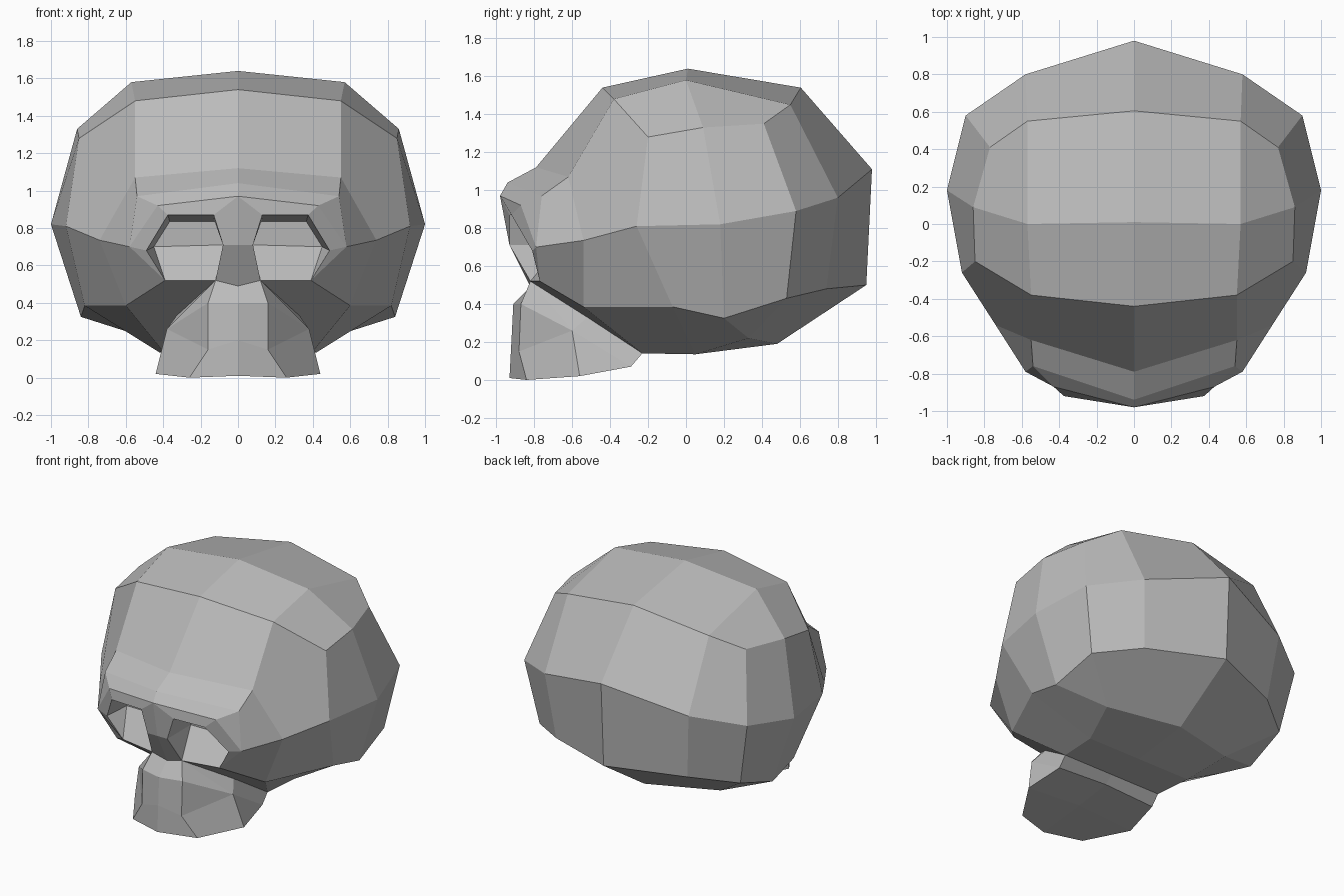
import bpy, bmesh
from mathutils import Vector

if "Cube" in bpy.data.objects:
    bpy.data.objects.remove(bpy.data.objects["Cube"])

bone = bpy.data.materials.new("bone_grey")
bone.diffuse_color = (0.5, 0.5, 0.5, 1)
bone.use_nodes = True
bone.node_tree.nodes["Principled BSDF"].inputs["Base Color"].default_value = bone.diffuse_color


def strip(a, b):
    """Quads between two rows of equal length."""
    return [(a[i], a[i + 1], b[i + 1], b[i]) for i in range(len(a) - 1)]


def shell(name, faces, ref, inward=False):
    """Right half from point polygons, turned away from ref, then mirrored."""
    bm = bmesh.new()
    ref = Vector(ref)
    for poly in faces:
        f = bm.faces.new([bm.verts.new(p) for p in poly])
        f.normal_update()
        out = f.normal.dot(f.calc_center_median() - ref) > 0
        if out == inward:
            f.normal_flip()
    bmesh.ops.remove_doubles(bm, verts=bm.verts, dist=0.002)
    me = bpy.data.meshes.new(name)
    bm.to_mesh(me)
    bm.free()
    me.materials.append(bone)
    ob = bpy.data.objects.new(name, me)
    bpy.context.collection.objects.link(ob)
    mod = ob.modifiers.new("mirror", 'MIRROR')
    mod.use_clip = True
    return ob


# Crown rows, from the midline outward
front_row = [(0, -.44, 1.54), (.55, -.38, 1.48), (.85, -.2, 1.28)]
mid_row = [(0, .01, 1.64), (.57, 0, 1.58), (.86, .09, 1.33)]
back_row = [(0, .605, 1.54), (.57, .55, 1.45), (.77, .41, 1.35)]

# Brow rows
brow_top = [(0, -.79, 1.12), (.55, -.62, 1.07)]
brow_mid = [(0, -.94, 1.04), (.54, -.76, .97)]
brow_low = [(0, -.98, .97), (.43, -.87, .92)]

# Widest ring and lower ring, from cheek to back
wide = [(.58, -.79, .70), (.74, -.54, .735), (.92, -.26, .81), (1, .18, .82),
        (.90, .58, .89), (.58, .80, .96), (0, .98, 1.11)]
eye_low_out = (.39, -.77, .52)
eye_low_in = (.12, -.82, .52)
low = [eye_low_out, (.60, -.54, .385), (.82, -.07, .385), (.84, .2, .325),
       (.81, .53, .43), (.53, .74, .48), (0, .95, .50)]

# Base points
base_front = (.40, -.23, .14)
base_mid = (.42, .05, .135)
base_back = (.51, .33, .22)
mid_front, mid_mid, mid_back = (0, -.23, .14), (0, .05, .135), (0, .48, .19)
jaw_root = (.33, -.52, .33)

# Cranium
faces = strip(front_row, mid_row) + strip(mid_row, back_row)
faces += strip([front_row[2], mid_row[2], back_row[2], back_row[1], back_row[0]], wide[2:])
faces += strip(wide, low) + strip(front_row[:2], brow_top)
faces += [(front_row[1], front_row[2], wide[2], wide[1], brow_top[1]),
          (brow_top[1], wide[1], wide[0], brow_mid[1]),
          (eye_low_in, eye_low_out, low[1], base_front, jaw_root)]
faces += strip(low[1:4], [base_front, base_mid, base_back])
faces += [(low[3], low[4], base_back), (low[4], low[5], mid_back, base_back),
          (low[5], low[6], mid_back)]
faces += strip([base_front, base_mid, base_back], [mid_front, mid_mid, mid_back])
shell("cranium", faces, (0, 0, .75))

# Brow, nose bridge and socket rims
eye_top_in, eye_top_out = (.13, -.93, .87), (.375, -.92, .87)
eye_side, eye_inner = (.49, -.81, .68), (.08, -.93, .71)
bridge, nose_tip = (0, -.93, .71), (0, -.82, .49)
faces = strip(brow_top, brow_mid) + strip(brow_mid, brow_low)
faces += [(brow_low[0], brow_low[1], eye_top_out, eye_top_in),
          (brow_low[0], eye_top_in, eye_inner, bridge),
          (bridge, eye_inner, eye_low_in, nose_tip),
          (brow_low[1], brow_mid[1], wide[0]),
          (brow_low[1], wide[0], eye_side, eye_top_out),
          (wide[0], low[0], eye_side)]
shell("brow", faces, (0, -.4, .8))

# Eye sockets, wedge shaped recesses
rim = [eye_inner, eye_top_in, eye_top_out, eye_side]
deep = [(.08, -.66, .71), (.125, -.66, .835), (.365, -.66, .835), (.45, -.64, .70)]
faces = strip(rim, deep) + [deep, (deep[0], deep[3], eye_low_out, eye_low_in),
                            (eye_inner, deep[0], eye_low_in),
                            (eye_side, deep[3], eye_low_out)]
shell("eye_sockets", faces, (.27, -.86, .73), inward=True)

# Upper jaw
centre = [nose_tip, (0, -.91, .40), (0, -.92, .20), (0, -.93, .01)]
side = [eye_low_in, (.16, -.87, .40), (.16, -.88, .15), (.26, -.84, 0)]
cheek, corner, heel = (.38, -.60, .26), (.44, -.56, .02), (.40, -.29, .07)
palate, throat = (0, -.56, .05), (0, -.29, .09)
faces = strip(centre, side)
faces += [(side[0], jaw_root, cheek), (side[0], cheek, side[1]),
          (side[1], cheek, side[2]), (side[2], cheek, corner, side[3]),
          (cheek, jaw_root, base_front, heel), (cheek, heel, corner),
          (centre[3], side[3], corner, palate), (palate, corner, heel, throat),
          (throat, heel, base_front, mid_front)]
shell("upper_jaw", faces, (0, -.6, .25))
